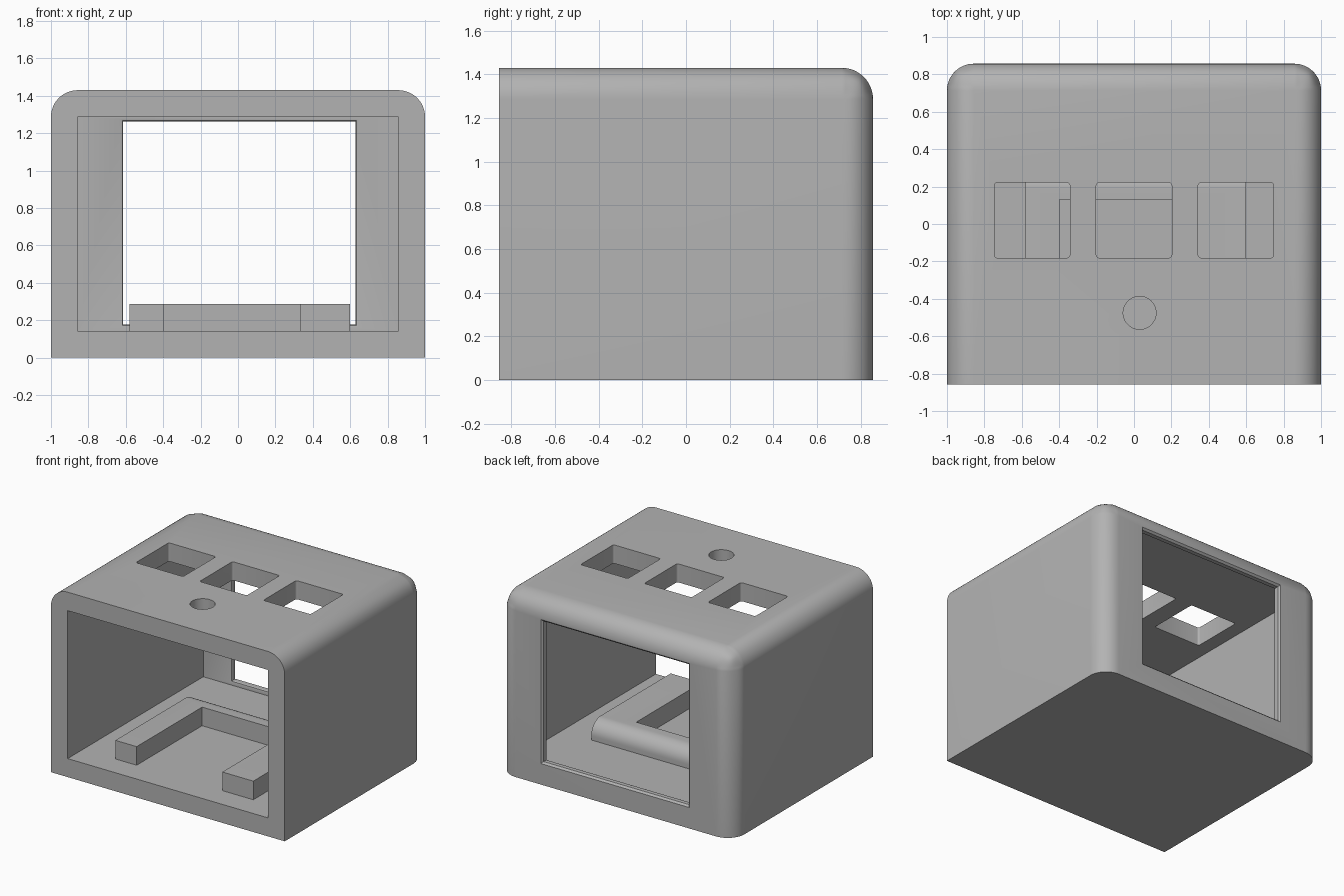
import bpy, bmesh, math
from mathutils import Vector

if "Cube" in bpy.data.objects:
    bpy.data.objects.remove(bpy.data.objects["Cube"])

# Single grey plastic
grey = bpy.data.materials.new("grey_plastic")
grey.use_nodes = True
colour = (0.45, 0.45, 0.45, 1)
grey.diffuse_color = colour
grey.node_tree.nodes["Principled BSDF"].inputs["Base Color"].default_value = colour

W, D, H = 1.0, 0.857, 1.43        # half width, half depth, height
WALL, ROUND = 0.143, 0.143
BACK = 0.057                      # thin back wall


def finish(name, bm):
    bmesh.ops.recalc_face_normals(bm, faces=bm.faces[:])
    me = bpy.data.meshes.new(name)
    bm.to_mesh(me)
    bm.free()
    me.materials.append(grey)
    ob = bpy.data.objects.new(name, me)
    bpy.context.collection.objects.link(ob)
    return ob


def loft(rings):
    """Closed solid through matching rings of points."""
    bm = bmesh.new()
    loops = [[bm.verts.new(p) for p in ring] for ring in rings]
    for a, b in zip(loops, loops[1:]):
        for i in range(len(a)):
            j = (i + 1) % len(a)
            bm.faces.new((a[i], a[j], b[j], b[i]))
    bm.faces.new(loops[0])
    bm.faces.new(loops[-1])
    return bm


def prism(outline, z0, z1):
    return loft([[(x, y, z) for x, y in outline] for z in (z0, z1)])


def rect(x0, x1, y0, y1):
    return [(x0, y0), (x1, y0), (x1, y1), (x0, y1)]


def round_edges(bm, test, radius, segments=12):
    edges = [e for e in bm.edges if test(*[v.co for v in e.verts])]
    bmesh.ops.bevel(bm, geom=edges, offset=radius, segments=segments,
                    profile=0.5, affect='EDGES')


def select(ob):
    bpy.ops.object.select_all(action='DESELECT')
    ob.select_set(True)
    bpy.context.view_layer.objects.active = ob


def cut(ob, bm):
    cutter = finish("cutter", bm)
    cutter.hide_render = True
    select(ob)
    mod = ob.modifiers.new("cut", 'BOOLEAN')
    mod.operation, mod.solver, mod.object = 'DIFFERENCE', 'EXACT', cutter
    bpy.ops.object.modifier_apply(modifier=mod.name)
    bpy.data.objects.remove(cutter)


def smooth(ob):
    select(ob)
    bpy.ops.object.shade_smooth_by_angle(angle=math.radians(30))


# Housing: block rounded along the back corners and the top, except in front
bm = prism(rect(-W, W, -D, D), 0, H)


def rounded(a, b):
    mid = (a + b) / 2
    at_top, at_back, at_side = mid.z > H - .01, mid.y > D - .01, abs(mid.x) > W - .01
    return at_top + at_back + at_side == 2 and mid.z > .01


round_edges(bm, rounded, ROUND)
housing = finish("housing", bm)

# Main chamber, open at the front
cut(housing, prism(rect(-W + WALL, W - WALL, -D - .2, D - BACK), WALL, H - WALL))

# Back window with softly rounded rim on both faces of the wall
R, rings = 0.014, []
inner, outer = D - BACK, D


def window_ring(y, grow):
    x0, x1, z0, z1 = -.614 - grow, .628 + grow, .176 - grow, 1.262 + grow
    return [(x, y, z) for x, z in rect(x0, x1, z0, z1)]


arc = [math.radians(a) for a in range(0, 91, 15)]
rings.append(window_ring(inner - .05, R))
rings += [window_ring(inner + R * math.sin(a), R * (1 - math.sin(math.acos(1 - math.sin(a)))))
          for a in arc]
rings += [window_ring(outer - R * math.cos(a), R * (1 - math.cos(a))) for a in arc]
rings.append(window_ring(outer + .05, R))
cut(housing, loft(rings))

# Three square openings in the roof
for x in (-.545, 0, .545):
    bm = prism(rect(x - .202, x + .202, -.181, .221), H - WALL - .05, H + .05)
    round_edges(bm, lambda a, b: abs(a.z - b.z) > .1, .015, 4)
    cut(housing, bm)

# Round hole in the roof
circle = [(.03 + .088 * math.cos(math.tau * i / 48), -.475 + .088 * math.sin(math.tau * i / 48))
          for i in range(48)]
cut(housing, prism(circle, H - WALL - .05, H + .05))
smooth(housing)

# U-shaped holder on the floor, rounded along its upper back edge
FRONT, REAR = -.67, .30
outline = [(-.58, FRONT), (-.398, FRONT), (-.398, .13), (.335, .13),
           (.335, FRONT), (.60, FRONT), (.60, REAR), (-.58, REAR)]
bm = prism(outline, WALL, .287)
round_edges(bm, lambda a, b: min(a.y, b.y) > REAR - .01 and min(a.z, b.z) > .28, .112)
holder = finish("floor_holder", bm)
smooth(holder)
